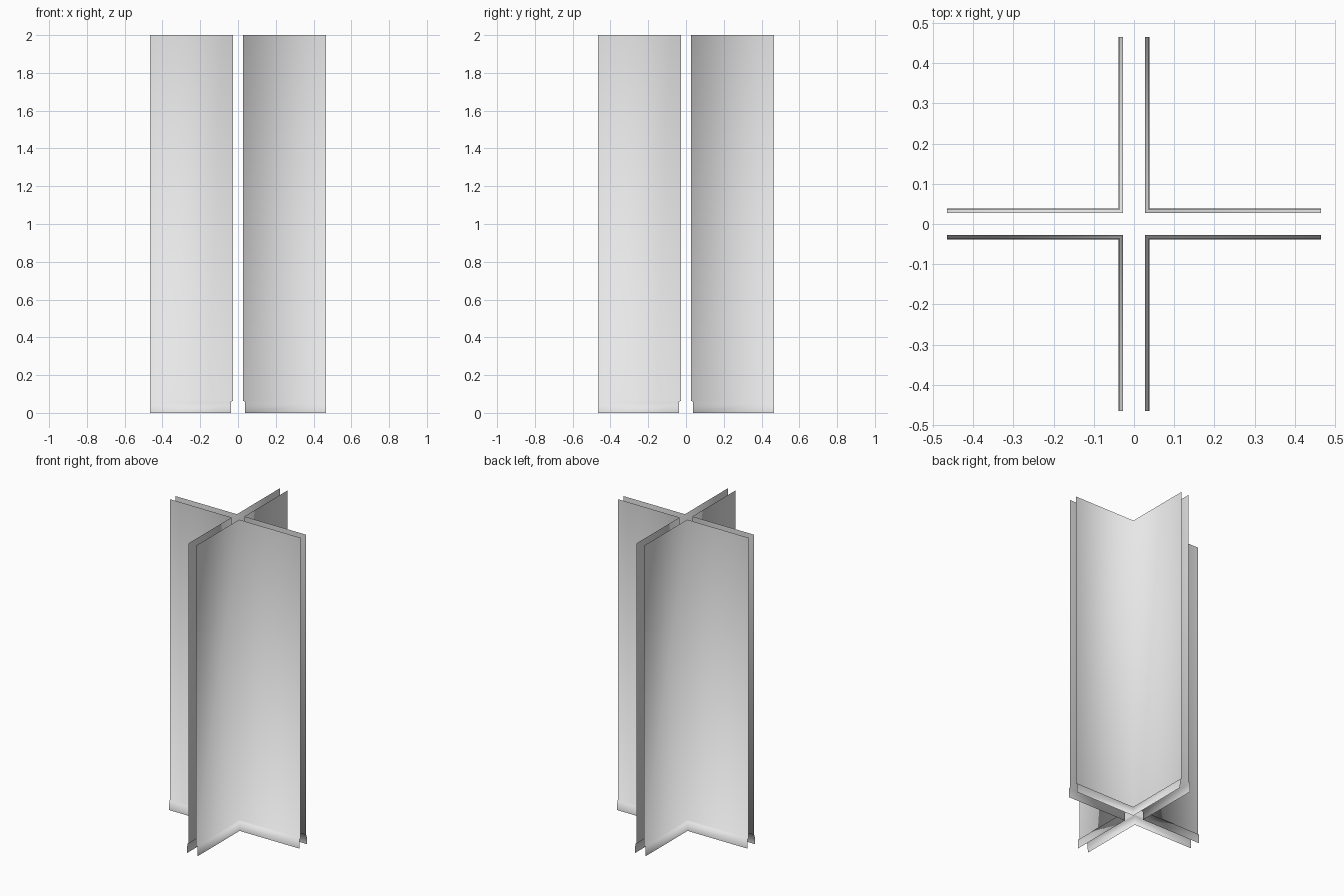
import bpy
import bmesh
from math import pi
from mathutils import Matrix

cube = bpy.data.objects.get("Cube")
if cube:
    bpy.data.objects.remove(cube, do_unlink=True)

REACH = 0.465  # outer end of every arm

# Section from the foot hem up to the top edge: (distance from centre line, height)
SECTION = [(0.038, 0.0), (0.036, 0.06), (0.027, 0.064), (0.027, 2.0)]

grey = bpy.data.materials.new("light_grey")
grey.use_nodes = True
grey.diffuse_color = (0.8, 0.8, 0.8, 1)
grey.node_tree.nodes["Principled BSDF"].inputs["Base Color"].default_value = (0.8, 0.8, 0.8, 1)


def corner_panel(name, angle):
    """Thin L-shaped sheet with a stepped, slightly flared foot."""
    bm = bmesh.new()
    rows = []
    for d, z in SECTION:
        path = [(REACH, d), (d, d), (d, REACH)]
        rows.append([bm.verts.new((x, y, z)) for x, y in path])
    for low, high in zip(rows, rows[1:]):
        for i in range(2):
            face = bm.faces.new((low[i], low[i + 1], high[i + 1], high[i]))
            face.smooth = True
    bmesh.ops.transform(bm, matrix=Matrix.Rotation(angle, 4, "Z"), verts=bm.verts)
    mesh = bpy.data.meshes.new(name)
    bm.to_mesh(mesh)
    bm.free()
    mesh.materials.append(grey)
    obj = bpy.data.objects.new(name, mesh)
    bpy.context.collection.objects.link(obj)


# Four panels standing back to back around a cross-shaped gap
for i, place in enumerate(("back_left", "back_right", "front_right", "front_left")):
    corner_panel(place + "_panel", i * pi / 2)
